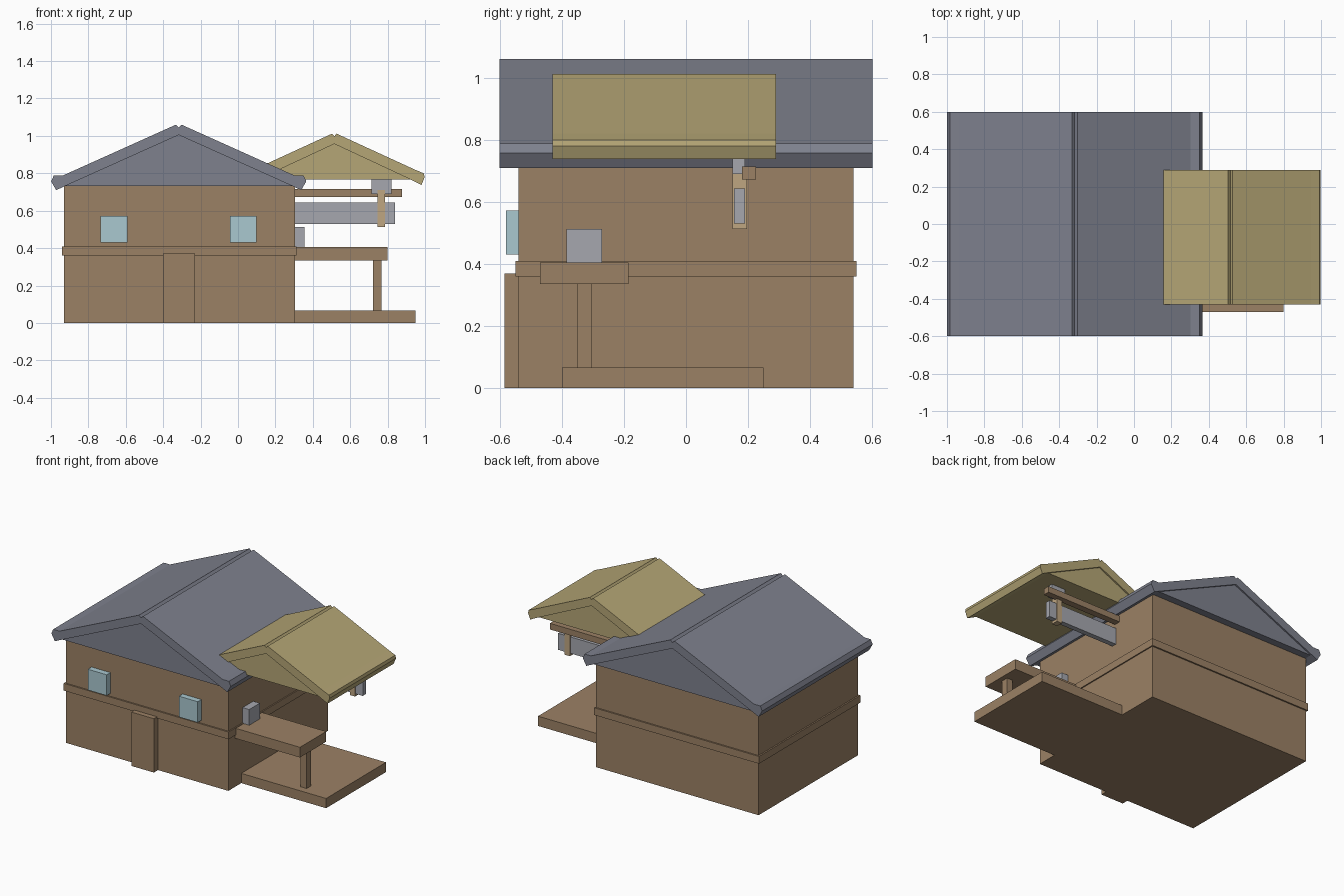
import bpy, bmesh

if "Cube" in bpy.data.objects:
    bpy.data.objects.remove(bpy.data.objects["Cube"])


def material(name, r, g, b):
    m = bpy.data.materials.new(name)
    m.diffuse_color = (r, g, b, 1)
    m.use_nodes = True
    m.node_tree.nodes["Principled BSDF"].inputs["Base Color"].default_value = m.diffuse_color
    return m


WOOD = material("wood", 0.33, 0.22, 0.13)
SLATE = material("slate", 0.21, 0.22, 0.27)
STRAW = material("straw", 0.46, 0.38, 0.18)
GLASS = material("glass", 0.40, 0.58, 0.63)
METAL = material("metal", 0.38, 0.39, 0.43)
TAN = material("tan", 0.52, 0.38, 0.22)


def prism(name, profile, y0, y1, mat):
    """Extrude an x-z profile along y."""
    bm = bmesh.new()
    face = bm.faces.new([bm.verts.new((x, y0, z)) for x, z in profile])
    ext = bmesh.ops.extrude_face_region(bm, geom=[face])
    for v in ext["geom"]:
        if isinstance(v, bmesh.types.BMVert):
            v.co.y = y1
    bmesh.ops.recalc_face_normals(bm, faces=bm.faces)
    me = bpy.data.meshes.new(name)
    bm.to_mesh(me)
    bm.free()
    me.materials.append(mat)
    ob = bpy.data.objects.new(name, me)
    bpy.context.collection.objects.link(ob)
    return ob


def box(name, x, y, z, mat):
    (x0, x1), (z0, z1) = x, z
    return prism(name, [(x0, z0), (x1, z0), (x1, z1), (x0, z1)], y[0], y[1], mat)


def gable_roof(name, cx, half, under, y0, y1, mat):
    """Mirrored roof section: half runs from ridge notch to inner eave."""
    right = [(cx + x, z) for x, z in half]
    left = [(cx - x, z) for x, z in half[1:]]
    section = right + [(cx, under)] + left[::-1]
    prism(name, section, y0, y1, mat)
    ex, ez = half[-1]
    prism(name + "_gable", [(cx - ex, ez), (cx + ex, ez), (cx, under)],
          y0 + 0.01, y1 - 0.01, mat)


# Main house: walls, floor band, door, windows
box("walls", (-0.93, 0.305), (-0.54, 0.54), (0, 0.735), WOOD)
box("floor_band", (-0.94, 0.313), (-0.55, 0.55), (0.36, 0.41), WOOD)
box("door", (-0.40, -0.23), (-0.585, -0.53), (0, 0.37), WOOD)
for side, x0 in (("left", -0.735), ("right", -0.043)):
    box(side + "_window", (x0, x0 + 0.143), (-0.58, -0.53), (0.43, 0.573), GLASS)

# Two gabled roofs with upturned eaves
gable_roof("main_roof", -0.317,
           [(0, 1.045), (0.015, 1.06), (0.62, 0.788), (0.668, 0.788), (0.682, 0.757),
            (0.655, 0.71), (0.61, 0.731)], 1.005, -0.6, 0.6, SLATE)
gable_roof("side_roof", 0.515,
           [(0, 0.998), (0.012, 1.012), (0.43, 0.82), (0.478, 0.80), (0.483, 0.78),
            (0.466, 0.738), (0.41, 0.766)], 0.957, -0.43, 0.29, STRAW)

# Side porch: ground slab, post, upper deck and the box on it
box("porch_slab", (0.30, 0.95), (-0.40, 0.25), (0, 0.067), WOOD)
box("porch_post", (0.722, 0.767), (-0.35, -0.303), (0.06, 0.34), WOOD)
box("upper_deck", (0.30, 0.80), (-0.47, -0.185), (0.335, 0.405), WOOD)
box("deck_box", (0.30, 0.355), (-0.385, -0.27), (0.40, 0.513), METAL)

# Hanging beam assembly beneath the side roof
box("hanging_beam", (0.30, 0.84), (0.155, 0.19), (0.53, 0.643), METAL)
box("upper_rail", (0.30, 0.877), (0.18, 0.225), (0.673, 0.715), WOOD)
box("hanger_post", (0.745, 0.785), (0.15, 0.196), (0.513, 0.71), TAN)
box("hanger_bracket", (0.715, 0.82), (0.15, 0.19), (0.69, 0.768), METAL)
